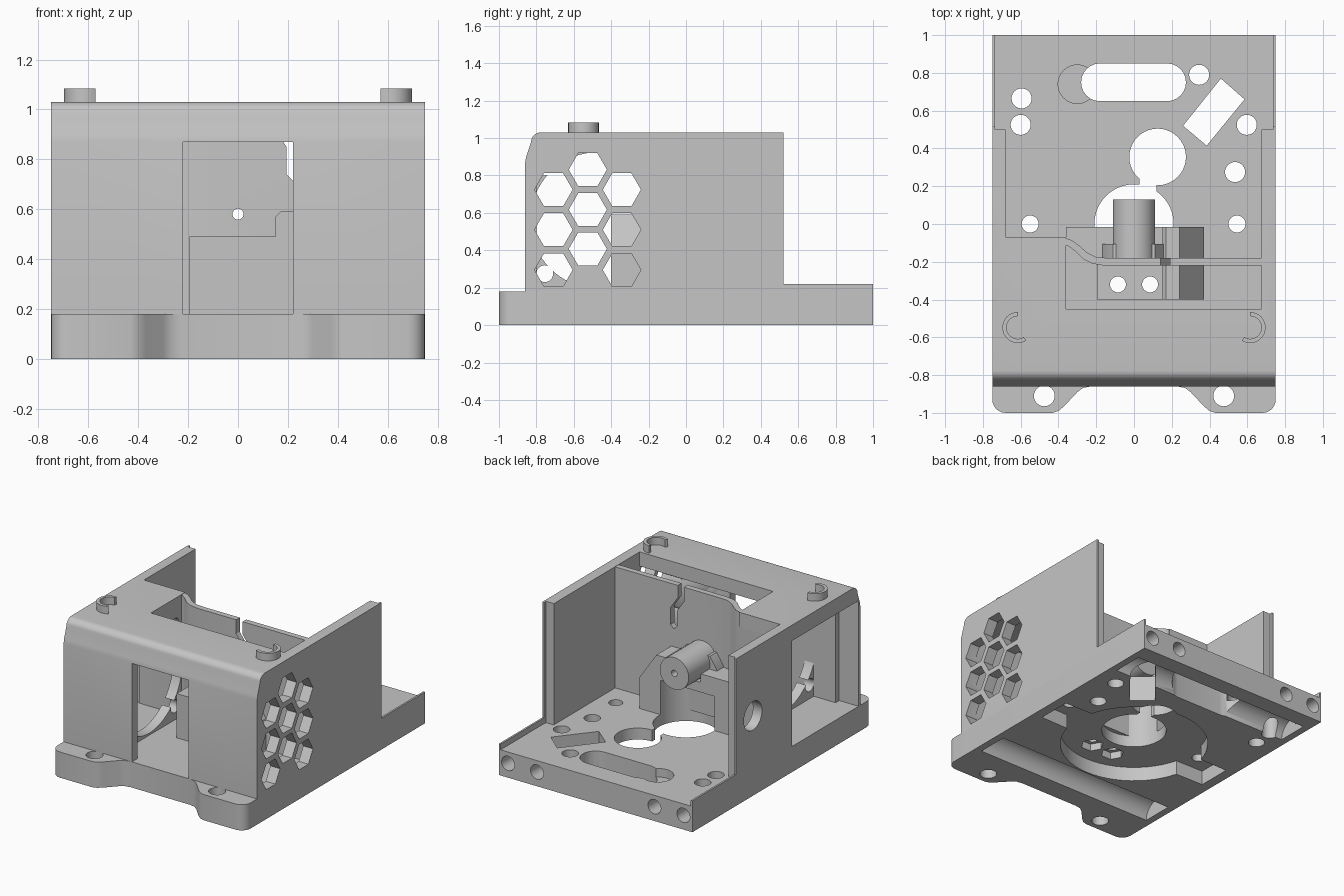
import bpy, bmesh, math
from mathutils import Vector

old = bpy.data.objects.get("Cube")
if old:
    bpy.data.objects.remove(old, do_unlink=True)

grey = bpy.data.materials.new("plain grey")
grey.use_nodes = True
colour = (0.56, 0.56, 0.56, 1)
grey.diffuse_color = colour
grey.node_tree.nodes["Principled BSDF"].inputs["Base Color"].default_value = colour
parts = []


def place(axis, u, v, w):
    return {"x": (w, u, v), "y": (u, w, v), "z": (u, v, w)}[axis]


def prism(pts, axis, lo, hi, name=None):
    """Extrude a 2D outline along an axis; unnamed prisms are cutters."""
    bm = bmesh.new()
    face = bm.faces.new([bm.verts.new(place(axis, u, v, lo)) for u, v in pts])
    new = bmesh.ops.extrude_face_region(bm, geom=[face])["geom"]
    verts = [g for g in new if isinstance(g, bmesh.types.BMVert)]
    bmesh.ops.translate(bm, verts=verts, vec=Vector(place(axis, 0, 0, hi - lo)))
    bmesh.ops.recalc_face_normals(bm, faces=bm.faces)
    mesh = bpy.data.meshes.new(name or "cutter")
    bm.to_mesh(mesh)
    bm.free()
    mesh.materials.append(grey)
    obj = bpy.data.objects.new(name or "cutter", mesh)
    bpy.context.scene.collection.objects.link(obj)
    if name:
        parts.append(obj)
    else:
        obj.hide_render = True
    return obj


def arc(u, v, r, start, end, steps=12):
    turns = [math.radians(start + (end - start) * i / steps) for i in range(steps + 1)]
    return [(u + r * math.cos(a), v + r * math.sin(a)) for a in turns]


def rod(axis, u, v, r, lo, hi, name=None, n=40):
    return prism(arc(u, v, r, 0, 360, n)[:-1], axis, lo, hi, name)


def box(x0, x1, y0, y1, z0, z1, name=None):
    return prism([(x0, y0), (x1, y0), (x1, y1), (x0, y1)], "z", z0, z1, name)


def cut(target, *cutters):
    for cutter in cutters:
        mod = target.modifiers.new("cut", "BOOLEAN")
        mod.operation = "DIFFERENCE"
        mod.solver = "EXACT"
        mod.object = cutter
        bpy.context.view_layer.objects.active = target
        bpy.ops.object.modifier_apply(modifier=mod.name)
        bpy.data.objects.remove(cutter, do_unlink=True)


# Base plate with two rounded mounting ears at the front
half = [(0.75, 1)] + arc(0.68, -0.93, 0.07, 0, -90, 6)
half += [(0.43, -1), (0.4, -0.99), (0.37, -0.965), (0.3, -0.89), (0.27, -0.868), (0.23, -0.86)]
base = prism(half + [(-x, y) for x, y in reversed(half)], "z", 0, 0.18, "base_plate")

# Underside: motor pocket with two arms, and two round grooves
pocket = arc(0, 0, 0.48, 15, 165, 24) + [(-0.68, 0.12), (-0.68, -0.12)]
pocket += arc(0, 0, 0.48, 195, 345, 24) + [(0.68, -0.12), (0.68, 0.12)]
cut(base, prism(pocket, "z", -0.1, 0.1))
for y in (-0.6, 0.77):
    cut(base, rod("x", y, 0, 0.11, -0.7, 0.7))

# Openings through the base
cut(base, rod("z", 0, 0, 0.21, -0.1, 0.3), rod("z", 0.125, 0.355, 0.15, -0.1, 0.3),
    box(0.03, 0.12, 0.15, 0.25, -0.1, 0.3))
for x, y, r in [(-0.595, 0.665, 0.053), (-0.6, 0.525, 0.053), (-0.55, 0, 0.045),
                (0.545, 0, 0.045), (0.535, 0.275, 0.053), (0.597, 0.525, 0.053),
                (0.345, 0.79, 0.053), (-0.475, -0.91, 0.055), (0.475, -0.91, 0.055)]:
    cut(base, rod("z", x, y, r, -0.1, 0.3))
slot = arc(0.175, 0.75, 0.1, -90, 90) + arc(-0.18, 0.75, 0.1, 90, 270)
cut(base, prism(slot, "z", -0.1, 0.3), rod("z", -0.3, 0.74, 0.102, 0.12, 0.3),
    prism([(0.46, 0.77), (0.26, 0.52), (0.385, 0.415), (0.585, 0.66)], "z", -0.1, 0.3))

# Screw holes in the back edge
for x in (-0.68, -0.455, 0.455, 0.68):
    cut(base, rod("y", x, 0.1, 0.05, 0.8, 1.1))

# Thin lips along the rear sides
for side in (-1, 1):
    a, b = sorted((side * 0.737, side * 0.75))
    box(a, b, 0.52, 1, 0.18, 0.22, "side_lip")

# Hood: side walls, front wall and top
hood = prism([(-0.86, 0.18), (-0.86, 0.87), (-0.855, 0.9), (-0.828, 0.98)]
             + arc(-0.775, 0.975, 0.055, 160, 90, 6)
             + [(0.52, 1.03), (0.52, 0.18)], "x", -0.75, 0.75, "hood")
cut(hood, box(-0.68, 0.675, -0.8, 1, 0.1, 0.93),
    box(-0.68, 0.675, -0.07, 1, 0.1, 1.2),
    box(-0.36, 0.675, -0.45, 0.1, 0.8, 1.2),
    box(-0.735, 0.735, 0.5, 0.7, 0.1, 1.2),
    box(-0.22, 0.22, -1, -0.7, 0.1, 0.87),
    box(-0.9, -0.6, -0.84, -0.1, 0.1, 0.92),
    rod("x", 0.33, 0.56, 0.1, -0.9, -0.5))

# Honeycomb vents
for y, heights in [(-0.708, (0.295, 0.51, 0.724)), (-0.525, (0.407, 0.617, 0.831)),
                   (-0.343, (0.295, 0.51, 0.724))]:
    for z in heights:
        cut(hood, rod("x", y, z, 0.102, 0.6, 0.9, n=6))

# Fan mounting plate set inside the side window
fan = box(-0.43, -0.36, -0.84, -0.09, 0.18, 0.94, "fan_plate")
cut(fan, rod("x", -0.467, 0.56, 0.365, -0.7, -0.2, n=64))
for y in (-0.755, -0.185):
    for z in (0.275, 0.845):
        cut(fan, rod("x", y, z, 0.045, -0.7, -0.2, n=24))

# Curved partition with a cable slot
partition = prism([(-0.69, -0.07), (-0.38, -0.07), (-0.33, -0.085), (-0.29, -0.115),
                   (-0.25, -0.15), (-0.2, -0.175), (-0.14, -0.18), (0.69, -0.18),
                   (0.69, -0.22), (-0.16, -0.22), (-0.22, -0.21), (-0.27, -0.185),
                   (-0.31, -0.145), (-0.35, -0.115), (-0.38, -0.11), (-0.69, -0.11)],
                  "z", 0.18, 1.028, "partition")
cut(partition, prism([(0.14, 1.1), (0.14, 0.93), (0.195, 0.85), (0.195, 0.74), (0.22, 0.715),
                      (0.245, 0.74), (0.245, 0.86), (0.19, 0.94), (0.19, 1.1)],
                     "y", -0.4, 0), rod("y", 0, 0.58, 0.022, -0.5, 0.3))

# Support blocks in front of and behind the partition
step = [(0.15, 0.49), (0.15, 0.57), (0.17, 0.59), (0.24, 0.59), (0.37, 0.4), (0.37, 0.18)]
front_block = prism([(-0.195, 0.18), (-0.195, 0.49)] + step, "y", -0.4, -0.2, "front_block")
rear_block = prism([(-0.36, 0.18), (-0.36, 0.55), (-0.1, 0.55), (-0.1, 0.49)] + step,
                   "y", -0.2, -0.015, "rear_block")
cut(rear_block, rod("z", 0, 0, 0.21, 0, 0.42),
    prism([(-0.5, -0.12), (-0.37, -0.1), (-0.3, -0.13), (-0.24, -0.18), (-0.2, -0.3),
           (-0.5, -0.3)], "z", 0, 1))
for x in (-0.085, 0.085):
    cut(base, rod("z", x, -0.32, 0.042, -0.1, 0.3), rod("z", x, -0.32, 0.075, -0.1, 0.15, n=6))
    cut(front_block, rod("z", x, -0.32, 0.042, 0, 1))

# Guide tube and its collar
tube = rod("y", 0, 0.58, 0.112, -0.2, 0.13, "guide_tube")
collar = prism([(-0.17, 0.48), (-0.165, 0.56), (-0.112, 0.64), (0.112, 0.64), (0.165, 0.56),
                (0.165, 0.48)], "y", -0.19, -0.105, "tube_collar")
for part in (tube, collar):
    cut(part, rod("y", 0, 0.58, 0.022, -0.5, 0.3))

# C-shaped clips on top
for side in (-1, 1):
    outline = arc(0, 0, 0.082, 90, 302, 18) + arc(0, 0, 0.06, 302, 90, 18)
    prism([(side * (-0.615 + u), -0.548 + v) for u, v in outline], "z", 1.025, 1.083, "cable_clip")

# Smooth the round surfaces, keep the edges sharp
bpy.ops.object.select_all(action="DESELECT")
for part in parts:
    part.select_set(True)
bpy.context.view_layer.objects.active = base
bpy.ops.object.shade_smooth_by_angle(angle=math.radians(30))
